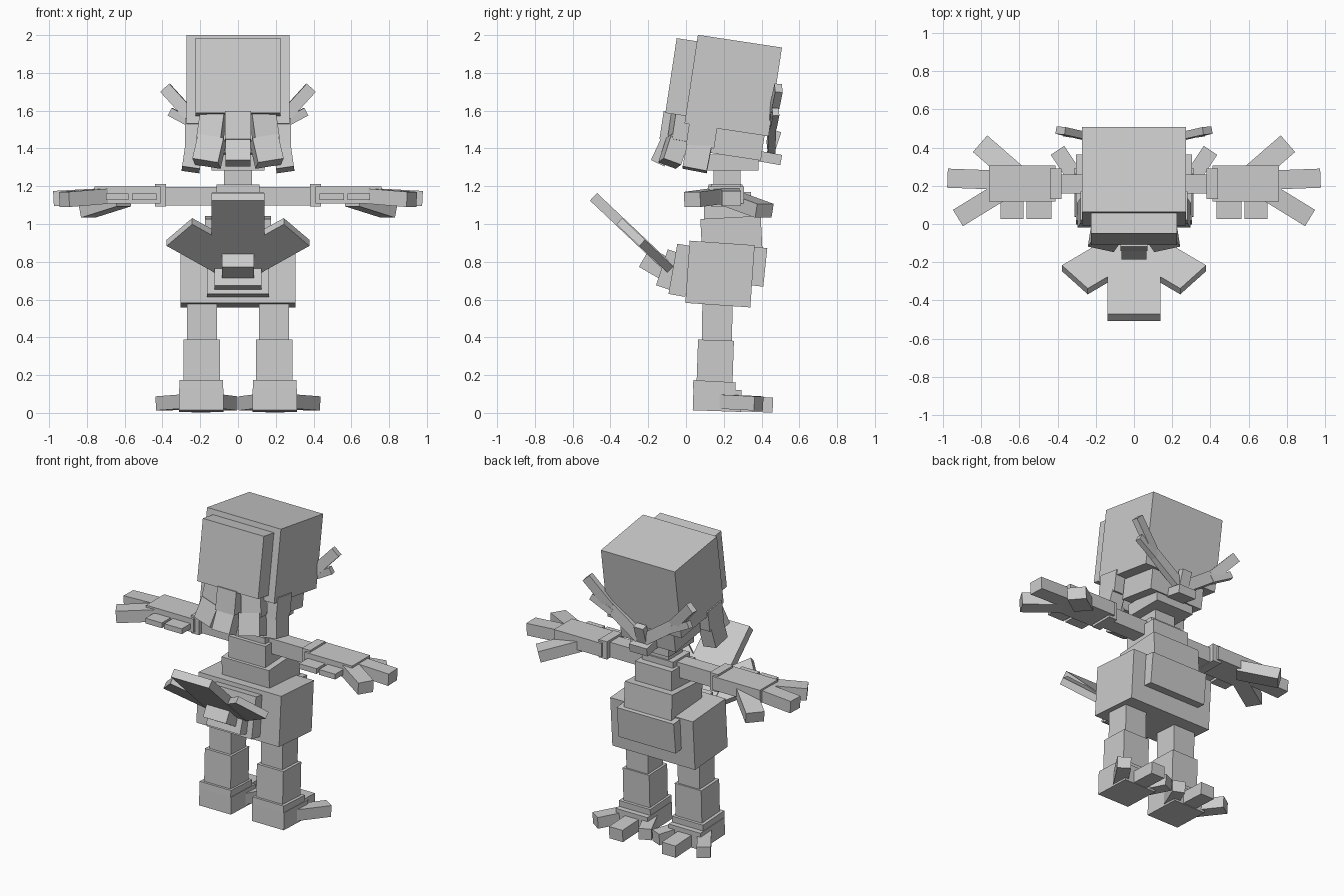
import bpy
import bmesh
from math import radians
from mathutils import Matrix, Vector, Euler

cube = bpy.data.objects.get("Cube")
if cube:
    bpy.data.objects.remove(cube, do_unlink=True)

grey = bpy.data.materials.new("plain grey")
grey.use_nodes = True
grey.diffuse_color = (0.6, 0.6, 0.6, 1)
grey.node_tree.nodes["Principled BSDF"].inputs["Base Color"].default_value = (0.6, 0.6, 0.6, 1)


def block(name, matrix, size, mirror=False):
    """Flat-faced block; a mirrored one becomes a left and a right part."""
    for side in ((1, -1) if mirror else (1,)):
        bm = bmesh.new()
        bmesh.ops.create_cube(bm, size=1, matrix=matrix @ Matrix.Diagonal((*size, 1)))
        if side < 0:
            bmesh.ops.scale(bm, vec=(-1, 1, 1), verts=bm.verts)
        bmesh.ops.recalc_face_normals(bm, faces=bm.faces)
        label = name if not mirror else ("left_" if side > 0 else "right_") + name
        mesh = bpy.data.meshes.new(label)
        bm.to_mesh(mesh)
        bm.free()
        mesh.materials.append(grey)
        bpy.context.collection.objects.link(bpy.data.objects.new(label, mesh))


def box(name, center, size, rot=(0, 0, 0), mirror=False):
    turn = Euler([radians(a) for a in rot]).to_matrix().to_4x4()
    block(name, Matrix.Translation(center) @ turn, size, mirror)


def beam(name, start, end, width, thick, normal=(0, 0, 1), mirror=False):
    """Block from start to end, its thickness measured along the normal."""
    a, b = Vector(start), Vector(end)
    along = (b - a).normalized()
    across = Vector(normal).cross(along).normalized()
    turn = Matrix((along, across, along.cross(across))).transposed().to_4x4()
    block(name, Matrix.Translation((a + b) / 2) @ turn, ((b - a).length, width, thick), mirror)


# Head, leaning back
TILT = (-8.6, 0, 0)
box("head", (0, 0.25, 1.733), (0.545, 0.45, 0.475), TILT)
box("head_plate", (0, -0.02, 1.777), (0.45, 0.12, 0.40), TILT)
box("upper_jaw", (0, 0.275, 1.44), (0.40, 0.27, 0.17), TILT)
box("lower_jaw", (0, 0.25, 1.325), (0.28, 0.27, 0.085))
box("neck", (0, 0.217, 1.25), (0.15, 0.145, 0.2))

# Hanging locks below the plate
box("middle_lock", (0, -0.075, 1.515), (0.14, 0.11, 0.15), TILT)
box("middle_lock_tip", (0, -0.12, 1.385), (0.13, 0.08, 0.14), (-25, 0, 0))
box("inner_lock", (0.14, -0.035, 1.51), (0.13, 0.085, 0.15), (-10, -6, 12), True)
box("inner_lock_tip", (0.152, -0.065, 1.385), (0.14, 0.10, 0.14), (-20, -9, 12), True)
box("side_lock", (0.245, 0.085, 1.48), (0.07, 0.15, 0.14), TILT, True)
box("side_lock_tip", (0.24, 0.06, 1.36), (0.095, 0.13, 0.15), (-11, -8, 0), True)

# Snout and branching antennae on the far side
box("snout", (0, 0.44, 1.35), (0.13, 0.13, 0.055), (-10, 0, 0))
box("snout_ridge", (0, 0.465, 1.43), (0.07, 0.04, 0.13), (-18, 0, 0))
BACK = (0, 1, 0.1)
beam("antenna_base", (0.02, 0.45, 1.40), (0.25, 0.455, 1.56), 0.075, 0.04, BACK, True)
beam("antenna_tip", (0.23, 0.455, 1.55), (0.385, 0.49, 1.72), 0.065, 0.04, BACK, True)
beam("antenna_branch", (0.22, 0.46, 1.52), (0.36, 0.475, 1.595), 0.045, 0.035, BACK, True)

# Torso
box("collar", (0, 0.21, 1.16), (0.23, 0.18, 0.1))
box("upper_chest", (0, 0.22, 1.095), (0.27, 0.25, 0.15))
box("lower_chest", (0, 0.24, 0.95), (0.35, 0.32, 0.17), (3, 0, 0))
box("body", (0, 0.18, 0.735), (0.61, 0.345, 0.33), (-4, 0, 0))
box("belly_plate", (0, 0.375, 0.775), (0.42, 0.09, 0.205), (-6, 0, 0))
box("rump_plate", (0, -0.025, 0.755), (0.33, 0.09, 0.27), (-10, 0, 0))
box("rump_step", (0, -0.08, 0.755), (0.25, 0.10, 0.20), (-18, 0, 0))
box("tail_stem", (0, -0.15, 0.785), (0.17, 0.16, 0.12), (-30, 0, 0))

# Fan tail
ROOT = Vector((0, -0.11, 0.785))
RISE = Vector((0, -0.73, 0.69))
FACE = (0, 0.69, 0.73)
beam("tail", ROOT, ROOT + RISE * 0.52, 0.28, 0.055, FACE)
beam("tail_feather", ROOT, ROOT + RISE * 0.25 + Vector((0.31, 0, 0)), 0.215, 0.045, FACE, True)

# Arms, hands and hanging feathers
box("upper_arm", (0.25, 0.21, 1.147), (0.30, 0.10, 0.10), mirror=True)
box("cuff", (0.41, 0.212, 1.152), (0.06, 0.16, 0.118), mirror=True)
box("forearm", (0.585, 0.212, 1.153), (0.35, 0.19, 0.09), mirror=True)
beam("middle_finger", (0.70, 0.23, 1.15), (0.975, 0.24, 1.135), 0.10, 0.08, mirror=True)
beam("front_finger", (0.68, 0.18, 1.15), (0.92, 0.033, 1.13), 0.10, 0.08, mirror=True)
beam("thumb", (0.61, 0.25, 1.13), (0.80, 0.415, 1.07), 0.115, 0.075, mirror=True)
box("outer_arm_feather", (0.64, 0.08, 1.145), (0.12, 0.11, 0.035), mirror=True)
box("inner_arm_feather", (0.497, 0.08, 1.145), (0.13, 0.11, 0.035), mirror=True)

# Legs and feet
box("thigh", (0.19, 0.165, 0.48), (0.16, 0.16, 0.22), (-1, 0, 0), True)
box("shin", (0.192, 0.155, 0.275), (0.195, 0.19, 0.22), (-2, 0, 0), True)
box("ankle", (0.195, 0.15, 0.145), (0.23, 0.225, 0.045), (-3, 0, 0), True)
box("foot", (0.195, 0.165, 0.067), (0.235, 0.255, 0.115), (-2, 0, 0), True)
beam("middle_toe", (0.195, 0.15, 0.055), (0.195, 0.46, 0.041), 0.10, 0.08, mirror=True)
beam("outer_toe", (0.27, 0.19, 0.06), (0.40, 0.385, 0.05), 0.085, 0.075, mirror=True)
beam("inner_toe", (0.12, 0.19, 0.06), (0.04, 0.375, 0.05), 0.08, 0.075, mirror=True)
